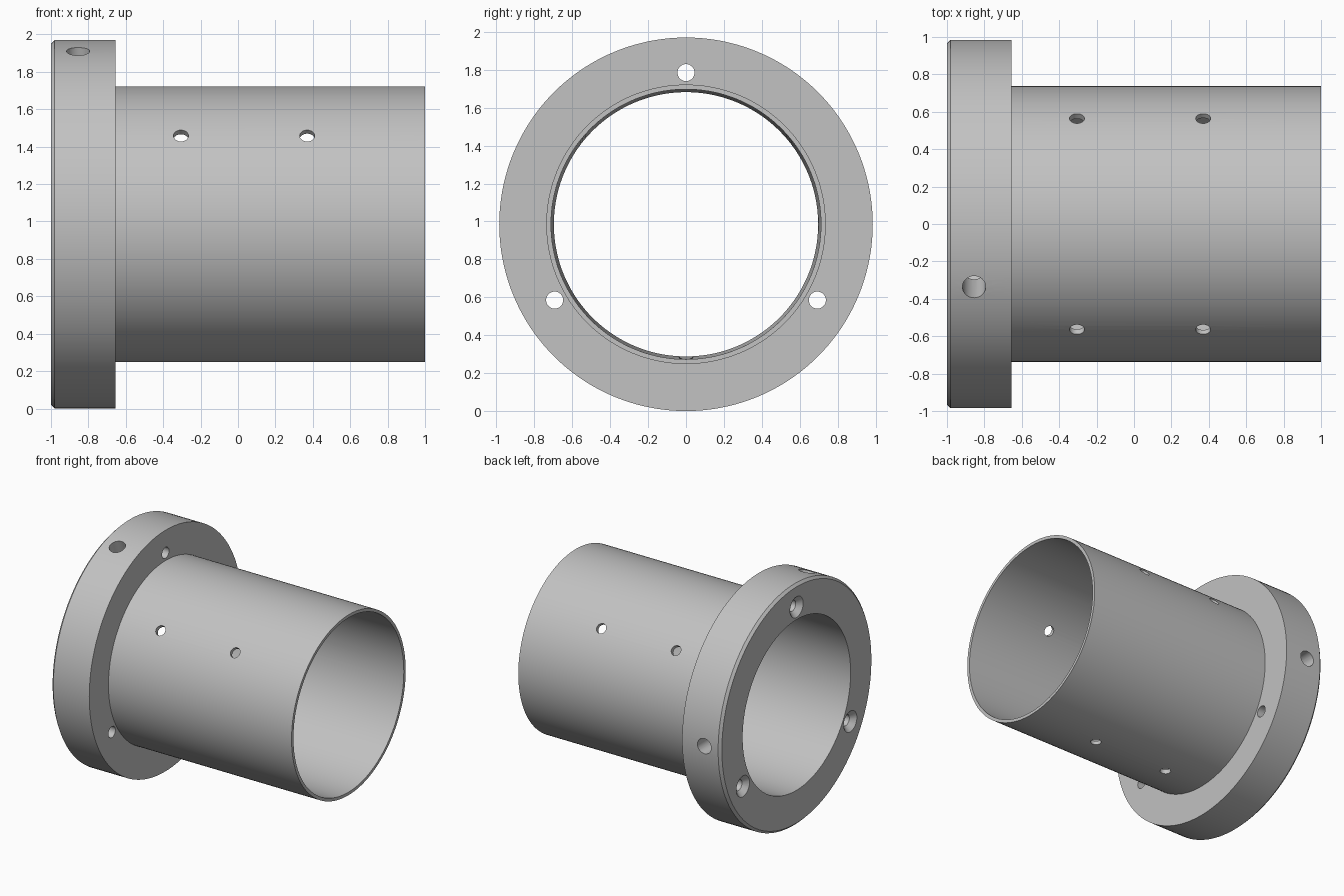
import bpy, bmesh
from math import pi, sin, cos, radians
from mathutils import Matrix, Vector

if "Cube" in bpy.data.objects:
    bpy.data.objects.remove(bpy.data.objects["Cube"], do_unlink=True)

AXIS_Z = 0.985          # height of the sleeve axis
FLANGE_R, TUBE_R = 0.985, 0.737
SHOULDER = -0.655       # where flange meets tube

grey = bpy.data.materials.new("machined grey")
grey.use_nodes = True
colour = (0.54, 0.54, 0.54, 1)
grey.diffuse_color = colour
grey.node_tree.nodes["Principled BSDF"].inputs["Base Color"].default_value = colour


def lathe(bm, profile, segments, matrix=Matrix(), closed=False):
    """Spin (x, radius) points about local x; close as a ring or cap the ends."""
    rings = []
    for x, r in profile:
        rings.append([bm.verts.new(matrix @ Vector((x, r * cos(a), r * sin(a))))
                      for a in (2 * pi * i / segments for i in range(segments))])
    pairs = list(zip(rings, rings[1:]))
    if closed:
        pairs.append((rings[-1], rings[0]))
    for a, b in pairs:
        for i in range(segments):
            j = (i + 1) % segments
            bm.faces.new((a[i], a[j], b[j], b[i]))
    if not closed:
        bm.faces.new(rings[0])
        bm.faces.new(rings[-1])


def make_object(name, bm):
    bmesh.ops.recalc_face_normals(bm, faces=bm.faces)
    mesh = bpy.data.meshes.new(name)
    bm.to_mesh(mesh)
    bm.free()
    mesh.materials.append(grey)
    obj = bpy.data.objects.new(name, mesh)
    bpy.context.collection.objects.link(obj)
    obj.location.z = AXIS_Z
    return obj


# Flanged sleeve with a slightly tapered bore and a chamfered flange rim
body = bmesh.new()
lathe(body, [(-1, 0.697), (-1, FLANGE_R - 0.02), (-0.98, FLANGE_R),
             (SHOULDER, FLANGE_R), (SHOULDER, TUBE_R), (1, TUBE_R), (1, 0.712)],
      144, closed=True)
sleeve = make_object("flanged_sleeve", body)

# Cutters for all holes
cut = bmesh.new()

# Countersunk bolt holes through the flange
for angle in (90, 210, 330):
    a = radians(angle)
    place = Matrix.Translation((0, 0.8 * cos(a), 0.8 * sin(a)))
    lathe(cut, [(-1.02, 0.105), (-0.96, 0.045), (-0.6, 0.045)], 32, place)


def radial_hole(x, angle, radius, outer):
    turn = Matrix.Rotation(radians(angle), 4, 'X') @ Matrix.Rotation(pi / 2, 4, 'Z')
    lathe(cut, [(0.6, radius), (outer, radius)], 32,
          Matrix.Translation((x, 0, 0)) @ turn)


# Set screw holes in the flange rim
for angle in (0, 110):
    radial_hole(-0.855, angle, 0.062, 1.1)

# Paired holes around the tube
for angle in (40, 140, 270):
    for x in (-0.305, 0.37):
        radial_hole(x, angle, 0.04, 0.85)

cutter = make_object("hole_cutter", cut)
cutter.hide_render = True

# Drill the holes and keep the edges sharp
drill = sleeve.modifiers.new("holes", 'BOOLEAN')
drill.operation = 'DIFFERENCE'
drill.solver = 'EXACT'
drill.object = cutter
bpy.ops.object.select_all(action='DESELECT')
sleeve.select_set(True)
bpy.context.view_layer.objects.active = sleeve
bpy.ops.object.modifier_apply(modifier=drill.name)
bpy.data.objects.remove(cutter, do_unlink=True)
bpy.ops.object.shade_smooth_by_angle(angle=radians(30))
